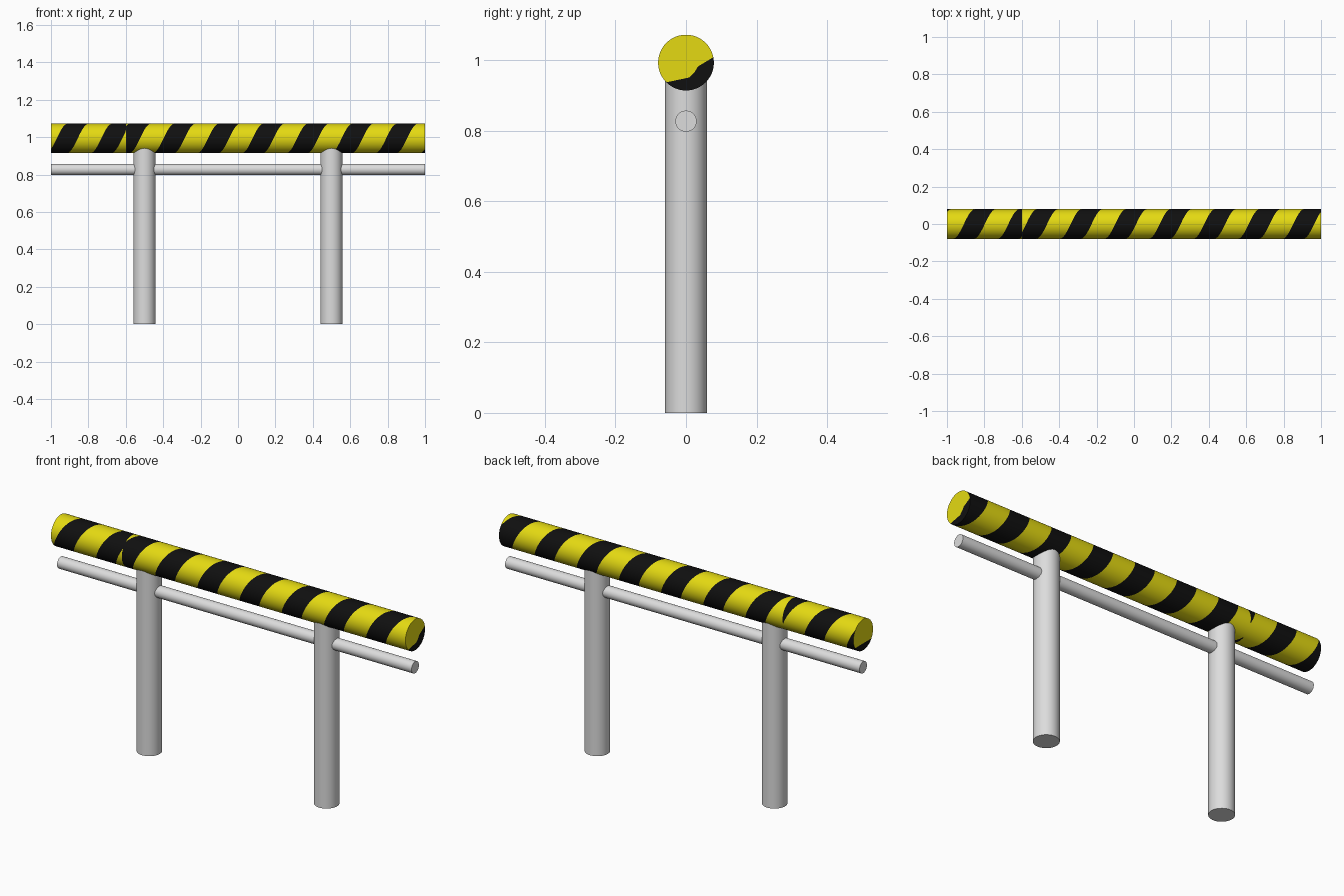
import bpy, bmesh, math

if "Cube" in bpy.data.objects:
    bpy.data.objects.remove(bpy.data.objects["Cube"])

def material(name, rgb):
    m = bpy.data.materials.new(name)
    m.diffuse_color = (*rgb, 1)
    m.use_nodes = True
    m.node_tree.nodes["Principled BSDF"].inputs["Base Color"].default_value = m.diffuse_color
    return m

YELLOW = material("safety_yellow", (0.78, 0.70, 0.006))
BLACK = material("stripe_black", (0.005, 0.005, 0.005))
GREY = material("light_grey", (0.72, 0.72, 0.72))

BEAM_Z, BEAM_R, SEG = 0.993, 0.079, 64
PITCH, BLACK_W = 0.238, 0.112     # stripe repeat along the beam, black width

def smooth(ob):
    bpy.ops.object.select_all(action='DESELECT')
    ob.select_set(True)
    bpy.context.view_layer.objects.active = ob
    bpy.ops.object.shade_smooth_by_angle(angle=math.radians(35))

def tube(name, radius, length, loc, rot=(0, 0, 0)):
    bpy.ops.mesh.primitive_cylinder_add(vertices=48, radius=radius, depth=length,
                                        location=loc, rotation=rot)
    ob = bpy.context.object
    ob.name = name
    ob.data.materials.append(GREY)
    smooth(ob)

# Two upright posts running up into the beam
for side, x in (("left", -0.5), ("right", 0.5)):
    tube(side + "_post", 0.059, 0.97, (x, 0, 0.485))

# Thin lower rail
tube("lower_rail", 0.03, 2.0, (0, 0, 0.827), (0, math.pi / 2, 0))

# Striped beam: quads follow helical stripe edges, clipped to each section
bm = bmesh.new()

def ring_point(x, t):             # t = 0 at the front, a quarter turn at the top
    return (x, -BEAM_R * math.cos(t), BEAM_Z + BEAM_R * math.sin(t))

def striped_section(x0, x1, front_centre):
    def edge(k, t):               # even k starts a black stripe, odd k ends it
        x = (front_centre + (k // 2) * PITCH + PITCH * t / (2 * math.pi)
             + (BLACK_W / 2 if k % 2 else -BLACK_W / 2))
        return min(max(x, x0), x1)
    for i in range(SEG):
        t0 = 2 * math.pi * i / SEG - math.pi / 2
        t1 = t0 + 2 * math.pi / SEG
        for k in range(-24, 24):
            corners = [(edge(k, t0), t0), (edge(k + 1, t0), t0),
                       (edge(k + 1, t1), t1), (edge(k, t1), t1)]
            pts = []
            for c in corners:     # drop corners that clipping merged
                if c not in pts:
                    pts.append(c)
            if len(pts) > 2:
                f = bm.faces.new([bm.verts.new(ring_point(*p)) for p in pts])
                f.material_index = 1 if k % 2 == 0 else 0

striped_section(-1.0, -0.6, -0.913)
striped_section(-0.6, 1.0, 0.848)

# End caps: black patch low down, yellow for the rest
def end_cap(x, start, end, wave):
    n0, n1 = round(start / 360 * SEG), round(end / 360 * SEG)
    def arc(a, b):
        return [(BEAM_R * math.cos(2 * math.pi * i / SEG),
                 BEAM_R * math.sin(2 * math.pi * i / SEG)) for i in range(a, b + 1)]
    black = arc(n0, n1) + wave
    yellow = arc(n1, n0 + SEG) + wave[::-1]
    for pts, index in ((black, 1), (yellow, 0)):
        if x < 0:
            pts = pts[::-1]
        f = bm.faces.new([bm.verts.new((x, y, BEAM_Z + z)) for y, z in pts])
        f.material_index = index

end_cap(1.0, 225, 371, [(0.034, -0.011), (0.025, -0.026), (0.010, -0.042)])
end_cap(-1.0, 214, 326, [])

bmesh.ops.remove_doubles(bm, verts=bm.verts, dist=1e-5)
bmesh.ops.recalc_face_normals(bm, faces=bm.faces)
me = bpy.data.meshes.new("striped_beam")
bm.to_mesh(me)
bm.free()
me.materials.append(YELLOW)
me.materials.append(BLACK)
beam = bpy.data.objects.new("striped_beam", me)
bpy.context.collection.objects.link(beam)
smooth(beam)
